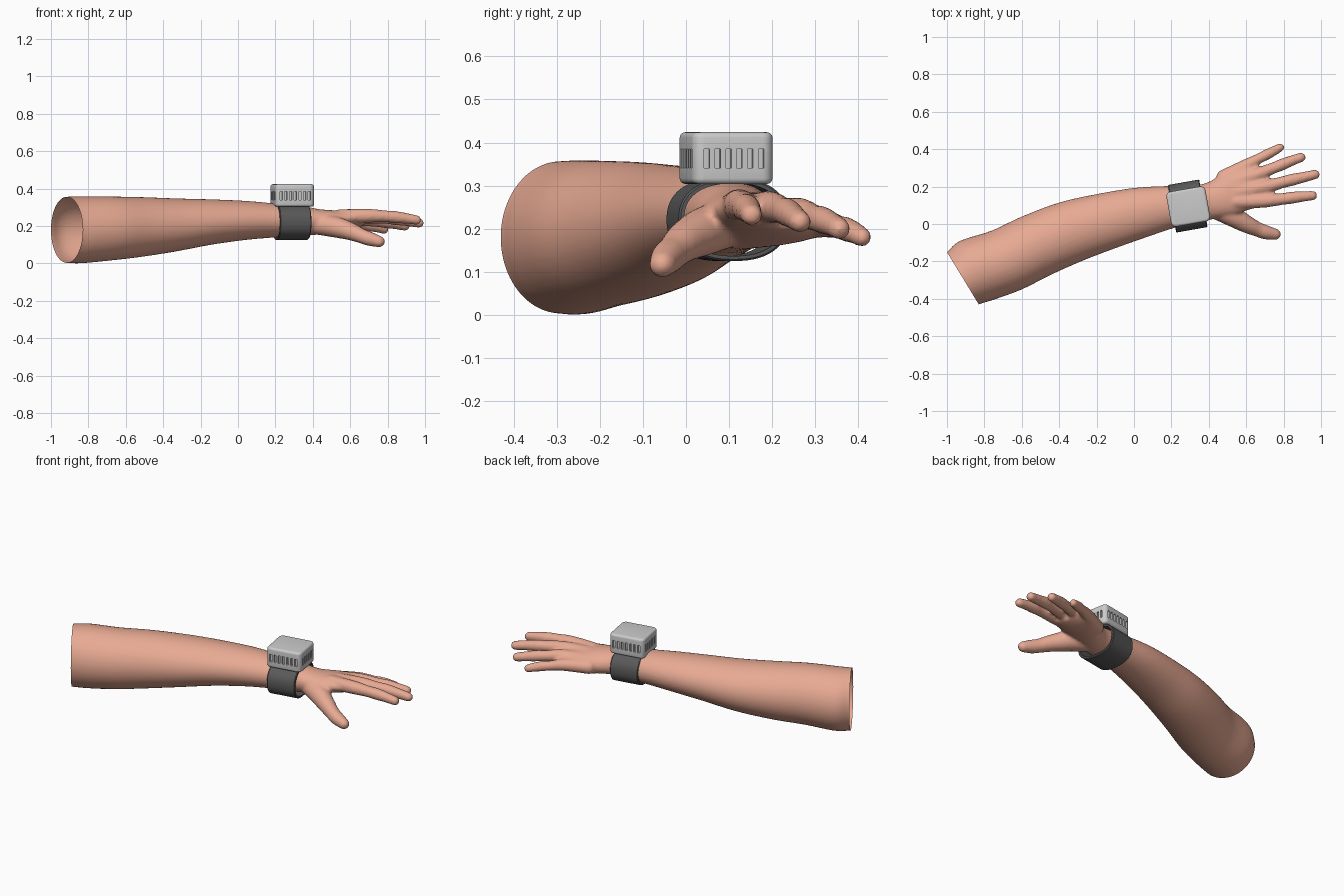
import bpy, bmesh, math
from mathutils import Vector, Matrix

if "Cube" in bpy.data.objects:
    bpy.data.objects.remove(bpy.data.objects["Cube"])


def make_object(name, bm, color=None):
    mesh = bpy.data.meshes.new(name)
    bm.to_mesh(mesh)
    bm.free()
    ob = bpy.data.objects.new(name, mesh)
    bpy.context.collection.objects.link(ob)
    if color:
        mat = bpy.data.materials.new(name + "_colour")
        mat.diffuse_color = (*color, 1)
        mat.use_nodes = True
        mat.node_tree.nodes["Principled BSDF"].inputs["Base Color"].default_value = mat.diffuse_color
        mesh.materials.append(mat)
    return ob


def activate(ob):
    bpy.ops.object.select_all(action='DESELECT')
    ob.select_set(True)
    bpy.context.view_layer.objects.active = ob


def spline(rows, n):
    """Catmull-Rom interpolation of tuples, n steps per span."""
    rows = [Vector(r) for r in rows]
    out = []
    for i in range(len(rows) - 1):
        a, b, c, d = rows[max(i - 1, 0)], rows[i], rows[i + 1], rows[min(i + 2, len(rows) - 1)]
        for k in range(n):
            t = k / n
            out.append(0.5 * (2 * b + (c - a) * t + (2 * a - 5 * b + 4 * c - d) * t * t
                              + (3 * b - a - 3 * c + d) * t ** 3))
    return out + [rows[-1]]


# Forearm and palm cross-sections: back edge xyz, front edge xyz, half thickness
SECTIONS = [
    (-1.05, -0.185, .18, -0.88, -0.46, .18, .174),
    (-1.00, -0.150, .18, -0.83, -0.43, .18, .177),
    (-0.93, -0.090, .18, -0.75, -0.405, .18, .179),
    (-0.76, -0.035, .187, -0.60, -0.35, .187, .171),
    (-0.60, 0.040, .195, -0.44, -0.27, .195, .160),
    (-0.40, 0.115, .206, -0.27, -0.195, .206, .142),
    (-0.20, 0.160, .221, -0.10, -0.13, .221, .122),
    (0.00, 0.193, .230, 0.07, -0.07, .230, .105),
    (0.17, 0.203, .228, 0.22, -0.02, .232, .091),
    (0.33, 0.207, .215, 0.37, 0.015, .240, .078),
    (0.42, 0.235, .205, 0.44, 0.03, .240, .067),
    (0.50, 0.300, .203, 0.53, 0.05, .243, .058),
    (0.60, 0.342, .207, 0.63, 0.08, .250, .045),
    (0.66, 0.300, .218, 0.68, 0.10, .252, .032),
]

# Finger centre lines: x, y, z, radius
FINGERS = [
    [(.55, .12, .25, .04), (.69, .124, .255, .037), (.79, .133, .252, .031),
     (.84, .14, .248, .032), (.90, .147, .241, .028), (.955, .152, .232, .025)],
    [(.55, .17, .245, .04), (.69, .197, .25, .037), (.79, .222, .243, .031),
     (.84, .235, .238, .032), (.91, .251, .227, .028), (.968, .265, .216, .025)],
    [(.52, .22, .23, .04), (.65, .262, .236, .036), (.74, .297, .226, .030),
     (.79, .317, .22, .031), (.85, .341, .209, .027), (.893, .356, .2, .025)],
    [(.48, .25, .21, .04), (.60, .313, .214, .034), (.67, .351, .205, .027),
     (.71, .371, .199, .028), (.75, .392, .19, .025), (.782, .409, .18, .022)],
    [(.42, .09, .21, .055), (.52, .045, .195, .056), (.60, .000, .172, .047),
     (.66, -.028, .147, .039), (.70, -.043, .133, .038), (.755, -.055, .117, .030)],
]

# Arm: loft plus finger volumes, fused by remesh
bm = bmesh.new()
rings = []
for row in spline(SECTIONS, 5):
    back, front, h = Vector(row[0:3]), Vector(row[3:6]), row[6]
    mid, side = (back + front) / 2, (back - front) / 2
    up = side.cross(Vector((0, 0, 1))).cross(side).normalized()
    if up.z < 0:
        up.negate()
    rings.append([bm.verts.new(mid + side * math.cos(a) + up * h * math.sin(a))
                  for a in (2 * math.pi * k / 40 for k in range(40))])
for r0, r1 in zip(rings, rings[1:]):
    for k in range(40):
        j = (k + 1) % 40
        bm.faces.new((r0[k], r0[j], r1[j], r1[k]))
bm.faces.new(rings[0])
bm.faces.new(rings[-1])
for path in FINGERS:
    for x, y, z, r in spline(path, 8):
        bmesh.ops.create_icosphere(bm, subdivisions=3, radius=r + .001,
                                   matrix=Matrix.Translation((x, y, z)))
bmesh.ops.recalc_face_normals(bm, faces=bm.faces)
arm = make_object("arm_and_hand", bm, (0.8, 0.4, 0.29))
activate(arm)
remesh = arm.modifiers.new("fuse", 'REMESH')
remesh.mode = 'VOXEL'
remesh.voxel_size = 0.009
smooth = arm.modifiers.new("soften", 'SMOOTH')
smooth.factor = 0.5
smooth.iterations = 6
for m in ("fuse", "soften"):
    bpy.ops.object.modifier_apply(modifier=m)

# Open cut at the elbow
bm = bmesh.new()
bm.from_mesh(arm.data)
bmesh.ops.bisect_plane(bm, geom=bm.verts[:] + bm.edges[:] + bm.faces[:],
                       plane_co=(-.915, -.29, 0), plane_no=(.855, .52, 0), clear_inner=True)
for f in bm.faces:
    f.smooth = True
    f.material_index = 0
bm.to_mesh(arm.data)
bm.free()

TURN = Matrix.Rotation(math.radians(10), 4, 'Z')

# Wrist strap: rounded band profile swept round the wrist
bm = bmesh.new()
PROFILE = [(-.085, 0), (-.085, .008), (-.081, .012), (.081, .012), (.085, .008), (.085, 0)]
rings = []
for k in range(64):
    a = 2 * math.pi * k / 64
    c, s = math.cos(a), math.sin(a)
    sx = math.copysign(abs(c) ** .85, c)
    sz = math.copysign(abs(s) ** .85, s)
    rings.append([bm.verts.new((x, (.117 + o) * sx, (.084 + o) * sz)) for x, o in PROFILE])
for k in range(64):
    r0, r1 = rings[k], rings[(k + 1) % 64]
    for i in range(len(PROFILE)):
        j = (i + 1) % len(PROFILE)
        bm.faces.new((r0[i], r0[j], r1[j], r1[i]))
bmesh.ops.recalc_face_normals(bm, faces=bm.faces)
strap = make_object("wrist_strap", bm, (0.1, 0.1, 0.1))
strap.matrix_world = Matrix.Translation((.287, .096, .221)) @ TURN
activate(strap)
bpy.ops.object.shade_smooth_by_angle(angle=math.radians(35))

# Device case: rounded box
W, D, H = .212, .19, .12
CASE = Matrix.Translation((.29, .093, .364)) @ TURN
bm = bmesh.new()
bmesh.ops.create_cube(bm, size=1, matrix=Matrix.Diagonal((W, D, H, 1)))
upright = [e for e in bm.edges if abs(e.verts[0].co.z - e.verts[1].co.z) > .01]
bmesh.ops.bevel(bm, geom=upright, offset=.026, segments=6, profile=.5, affect='EDGES')
rims = [e for e in bm.edges if abs(e.verts[0].co.z - e.verts[1].co.z) < 1e-4]
bmesh.ops.bevel(bm, geom=rims, offset=.013, segments=4, profile=.5, affect='EDGES')
case = make_object("device_case", bm)
case.matrix_world = CASE

# Vent slots on all four sides
bm = bmesh.new()
for sign in (-1, 1):
    for count, along_x in ((7, True), (6, False)):
        for i in range(count):
            t = (i - (count - 1) / 2) * .0255
            pos = (t, sign * D / 2, -.001) if along_x else (sign * W / 2, t, -.001)
            size = (.013, .024, .045, 1) if along_x else (.024, .013, .045, 1)
            bmesh.ops.create_cube(bm, size=1,
                                  matrix=Matrix.Translation(pos) @ Matrix.Diagonal(size))
cutter = make_object("vent_cutter", bm)
cutter.matrix_world = CASE
cutter.hide_render = True
activate(case)
cut = case.modifiers.new("vents", 'BOOLEAN')
cut.operation = 'DIFFERENCE'
cut.solver = 'EXACT'
cut.object = cutter
bpy.ops.object.modifier_apply(modifier="vents")
bpy.data.objects.remove(cutter)
activate(case)
bpy.ops.object.shade_smooth_by_angle(angle=math.radians(35))
